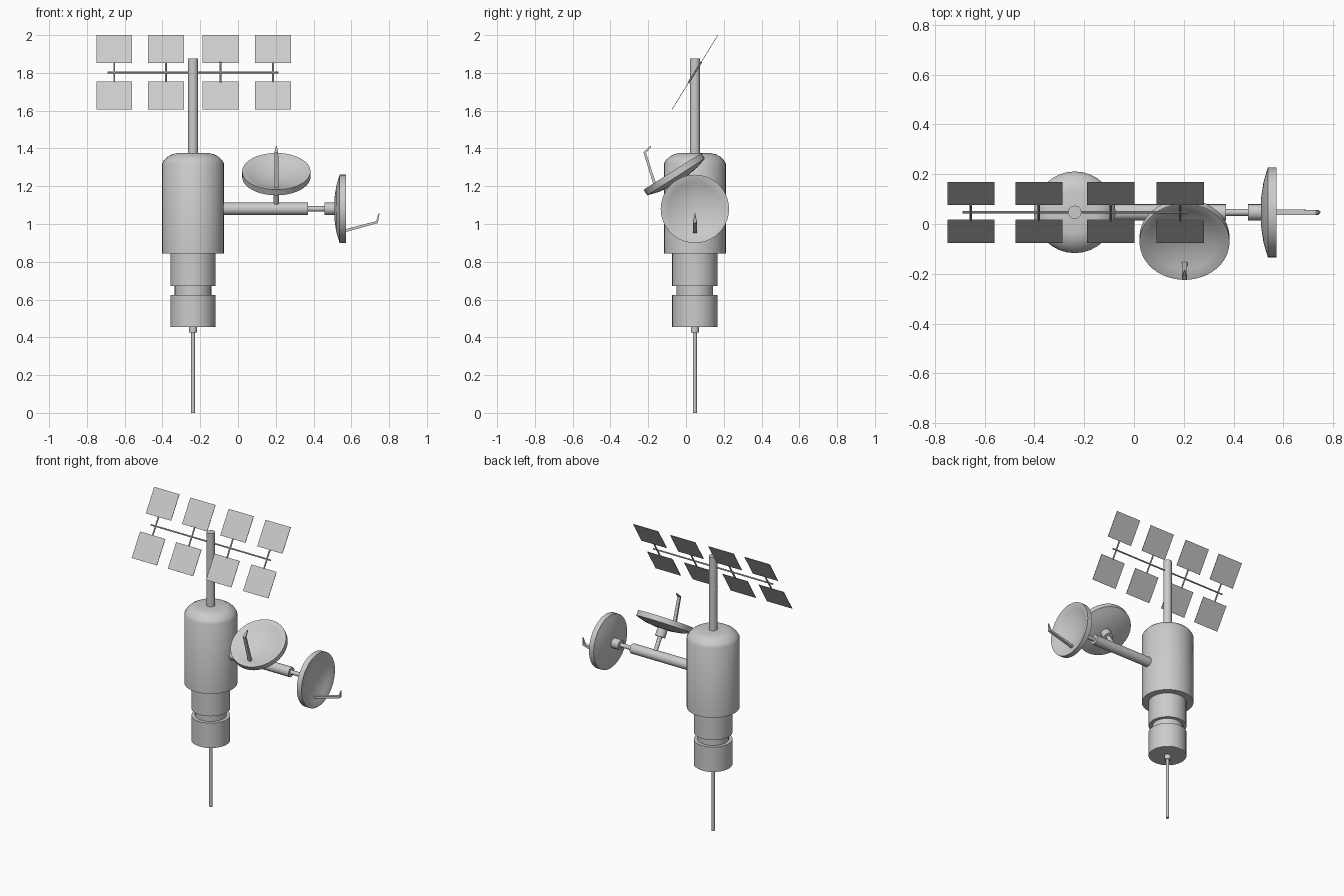
import bpy, bmesh, math
from mathutils import Vector, Matrix

if "Cube" in bpy.data.objects:
    bpy.data.objects.remove(bpy.data.objects["Cube"])

AX, AY = -0.238, 0.047      # main body axis
ARM_Z = 1.08                # height of the dish arm


def finish(name, bm, matrix, angle=35):
    bmesh.ops.remove_doubles(bm, verts=bm.verts, dist=1e-5)
    bmesh.ops.recalc_face_normals(bm, faces=bm.faces)
    me = bpy.data.meshes.new(name)
    bm.to_mesh(me)
    bm.free()
    ob = bpy.data.objects.new(name, me)
    bpy.context.collection.objects.link(ob)
    ob.matrix_world = matrix
    bpy.ops.object.select_all(action='DESELECT')
    ob.select_set(True)
    bpy.context.view_layer.objects.active = ob
    bpy.ops.object.shade_smooth_by_angle(angle=math.radians(angle))
    return ob


def lathe(name, profile, matrix, segs=32):
    """Revolve (radius, height) points around local z; ends on the axis close it."""
    bm = bmesh.new()
    vs = [bm.verts.new((r, 0, h)) for r, h in profile]
    es = [bm.edges.new(p) for p in zip(vs, vs[1:])]
    bmesh.ops.spin(bm, geom=vs + es, cent=(0, 0, 0), axis=(0, 0, 1),
                   angle=math.tau, steps=segs, use_duplicate=False)
    bmesh.ops.remove_doubles(bm, verts=bm.verts, dist=1e-5)
    return finish(name, bm, matrix)


def rod(name, a, b, r, segs=12):
    a, b = Vector(a), Vector(b)
    d = b - a
    m = Matrix.Translation(a) @ d.to_track_quat('Z', 'Y').to_matrix().to_4x4()
    return lathe(name, [(0, 0), (r, 0), (r, d.length), (0, d.length)], m, segs)


# Central body: stepped cylinders with a domed cap
axis = Matrix.Translation((AX, AY, 0))
lathe("main_body", [(0, 0.845), (0.164, 0.845), (0.164, 1.32), (0.153, 1.339),
                    (0.135, 1.356), (0.112, 1.369), (0.085, 1.375), (0, 1.375)], axis)
lathe("lower_module", [(0, 0.455), (0.12, 0.455), (0.12, 0.625), (0.097, 0.625),
                       (0.097, 0.672), (0.12, 0.672), (0.12, 0.85), (0, 0.85)], axis)
lathe("tail_antenna", [(0, 0), (0.0105, 0), (0.0105, 0.425), (0.021, 0.425),
                       (0.021, 0.46), (0, 0.46)], axis, 12)
rod("mast", (AX, AY, 1.37), (AX, AY, 1.875), 0.027, 16)

# Side arm
rod("dish_arm", (-0.12, AY, ARM_Z), (0.37, AY, ARM_Z), 0.033, 16)


def dish(name, base, normal, down):
    """Dish with collar, neck and feed arm; local z = facing, local -y = down."""
    z, y = Vector(normal).normalized(), -Vector(down).normalized()
    rot = Matrix((y.cross(z), y, z)).transposed().to_4x4()
    m = Matrix.Translation(base) @ rot
    F = 0.232                                   # distance to the front rim
    lathe(name + "_neck", [(0, 0), (0.014, 0), (0.014, F - 0.1), (0, F - 0.1)], m, 12)
    lathe(name + "_collar", [(0, F - 0.115), (0.033, F - 0.115),
                             (0.033, F - 0.05), (0, F - 0.05)], m, 16)
    lathe(name, [(0, F - 0.063), (0.06, F - 0.062), (0.12, F - 0.053), (0.155, F - 0.043),
                 (0.181, F - 0.035), (0.181, F), (0.176, F), (0.14, F - 0.017),
                 (0.1, F - 0.031), (0.05, F - 0.041), (0, F - 0.044)], m, 40)
    # Bent feed arm: square section swept along three points, tapered tip
    bm = bmesh.new()
    rings = []
    path = [(-0.122, F - 0.03, 0.008, 0.011), (-0.07, F + 0.163, 0.007, 0.010),
            (-0.025, F + 0.173, 0.003, 0.002)]
    dirs = [(1, 0), (0.75, -0.65), (0.1, -1)]   # thickness direction per ring
    for (py, pz, t, w), (ny, nz) in zip(path, dirs):
        rings.append([bm.verts.new((sx * w, py + sy * t * ny, pz + sy * t * nz))
                      for sx, sy in ((-1, -1), (1, -1), (1, 1), (-1, 1))])
    for a, b in zip(rings, rings[1:]):
        for i in range(4):
            j = (i + 1) % 4
            bm.faces.new((a[i], a[j], b[j], b[i]))
    bm.faces.new(rings[0])
    bm.faces.new(rings[-1])
    finish(name + "_feed_arm", bm, m, 20)


t = math.radians(32.5)
dish("end_dish", (0.341, AY, ARM_Z), (1, 0, 0), (0, 0, -1))
dish("upper_dish", (0.203, 0.053, 1.083), (0, -math.sin(t), math.cos(t)),
     (0, -math.cos(t), -math.sin(t)))

# Solar array: beam, cross struts and tilted panels
PZ = 1.8025
up = Vector((0, 0.244, 0.395)).normalized()
nrm = Vector((1, 0, 0)).cross(up)
rot = Matrix((Vector((1, 0, 0)), up, nrm)).transposed().to_4x4()
rod("panel_beam", (-0.69, AY, PZ), (0.214, AY, PZ), 0.005, 8)
for i, px in enumerate((-0.655, -0.382, -0.093, 0.186)):
    c = Vector((px, AY, PZ))
    rod(f"panel_strut_{i}", c - up * 0.065, c + up * 0.065, 0.005, 8)
    for side, s in (("lower", -1), ("upper", 1)):
        bm = bmesh.new()
        bmesh.ops.create_cube(bm, size=1)
        bmesh.ops.scale(bm, vec=(0.19, 0.172, 0.003), verts=bm.verts)
        finish(f"{side}_solar_panel_{i}", bm,
               Matrix.Translation(c + up * s * 0.145) @ rot)
